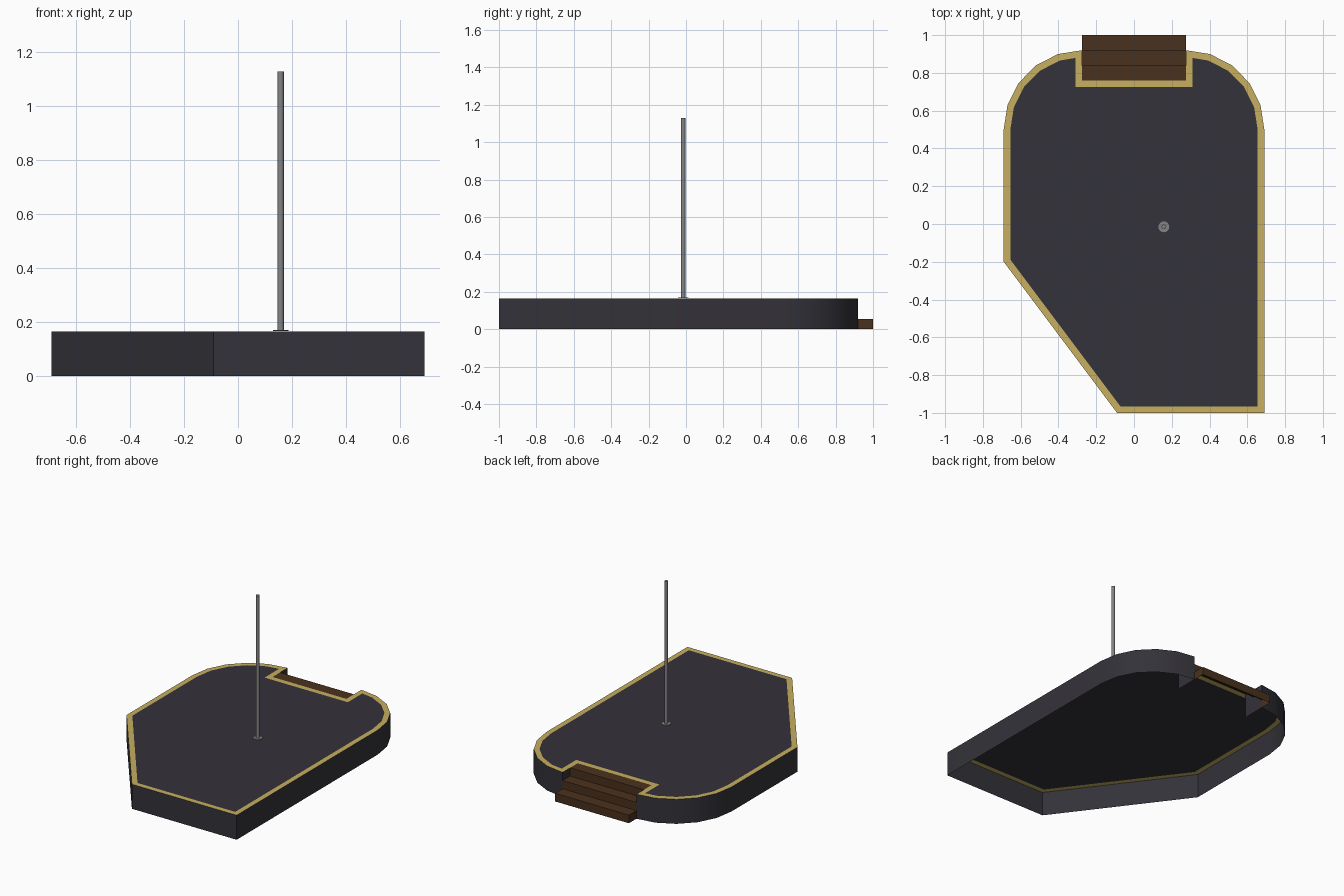
import bpy, bmesh, math

if "Cube" in bpy.data.objects:
    bpy.data.objects.remove(bpy.data.objects["Cube"])

TOP = 0.165      # stage height
HALF = 0.275     # half width of the stair notch


def material(name, rgb):
    m = bpy.data.materials.new(name)
    m.diffuse_color = (*rgb, 1)
    m.use_nodes = True
    m.node_tree.nodes["Principled BSDF"].inputs["Base Color"].default_value = m.diffuse_color
    return m


DARK = material("dark grey", (0.034, 0.032, 0.041))
GOLD = material("gold trim", (0.57, 0.43, 0.115))
BROWN = material("brown wood", (0.068, 0.031, 0.013))
STEEL = material("pole grey", (0.23, 0.23, 0.23))


def make(name, bm, *mats):
    me = bpy.data.meshes.new(name)
    bm.to_mesh(me)
    bm.free()
    ob = bpy.data.objects.new(name, me)
    bpy.context.collection.objects.link(ob)
    for m in mats:
        me.materials.append(m)
    return ob


def smooth(ob):
    bpy.ops.object.select_all(action='DESELECT')
    ob.select_set(True)
    bpy.context.view_layer.objects.active = ob
    bpy.ops.object.shade_smooth_by_angle(angle=math.radians(30))


def corner(sign, angles):
    return [(sign * HALF + 0.415 * math.cos(math.radians(a)),
             0.5 + 0.42 * math.sin(math.radians(a))) for a in angles]


# stage outline, counter-clockwise from the left side of the notch
outline = ([(-HALF, 0.76)] + corner(-1, range(90, 181, 18))
           + [(-0.69, -0.2), (-0.09, -1.0), (0.69, -1.0)]
           + corner(1, range(0, 91, 18)) + [(HALF, 0.76)])

# floor sheet with a gold border
bm = bmesh.new()
face = bm.faces.new([bm.verts.new((x, y, TOP)) for x, y in outline])
bm.normal_update()
bmesh.ops.inset_region(bm, faces=[face], thickness=0.035,
                       use_even_offset=True, use_boundary=True)
for f in bm.faces:
    f.material_index = 1 if len(f.verts) == 4 else 0
make("stage_floor", bm, DARK, GOLD)

# skirt walls, open behind the stairs
bm = bmesh.new()
low = [bm.verts.new((x, y, 0)) for x, y in outline]
high = [bm.verts.new((x, y, TOP)) for x, y in outline]
for i in range(len(outline) - 1):
    bm.faces.new((low[i], low[i + 1], high[i + 1], high[i]))
smooth(make("stage_skirt", bm, DARK))

# hollow stairs: a stepped strip across the notch
profile = [(1.0, 0.0)]
for i in range(3):
    z = TOP * (i + 1) / 3
    profile += [(1.0 - 0.08 * i, z), (1.0 - 0.08 * (i + 1), z)]
bm = bmesh.new()
left = [bm.verts.new((-HALF, y, z)) for y, z in profile]
right = [bm.verts.new((HALF, y, z)) for y, z in profile]
for i in range(len(profile) - 1):
    bm.faces.new((left[i], right[i], right[i + 1], left[i + 1]))
# end panels of the bottom step, which sticks out past the skirt
for side in (left, right):
    foot = bm.verts.new((side[0].co.x, 0.92, 0))
    bm.faces.new((side[0], side[1], side[2], foot))
bmesh.ops.recalc_face_normals(bm, faces=bm.faces)
bm.normal_update()
if bm.faces[:][1].normal.z < 0:
    bmesh.ops.reverse_faces(bm, faces=bm.faces[:])
make("stairs", bm, BROWN)

# pole and its base plate
for name, r, z0, z1 in (("pole", 0.012, TOP + 0.001, 1.128),
                        ("pole_base", 0.029, TOP + 0.001, TOP + 0.005)):
    bpy.ops.mesh.primitive_cylinder_add(vertices=16, radius=r, depth=z1 - z0,
                                        location=(0.158, -0.015, (z0 + z1) / 2))
    ob = bpy.context.object
    ob.name = name
    ob.data.materials.append(STEEL)
    smooth(ob)
